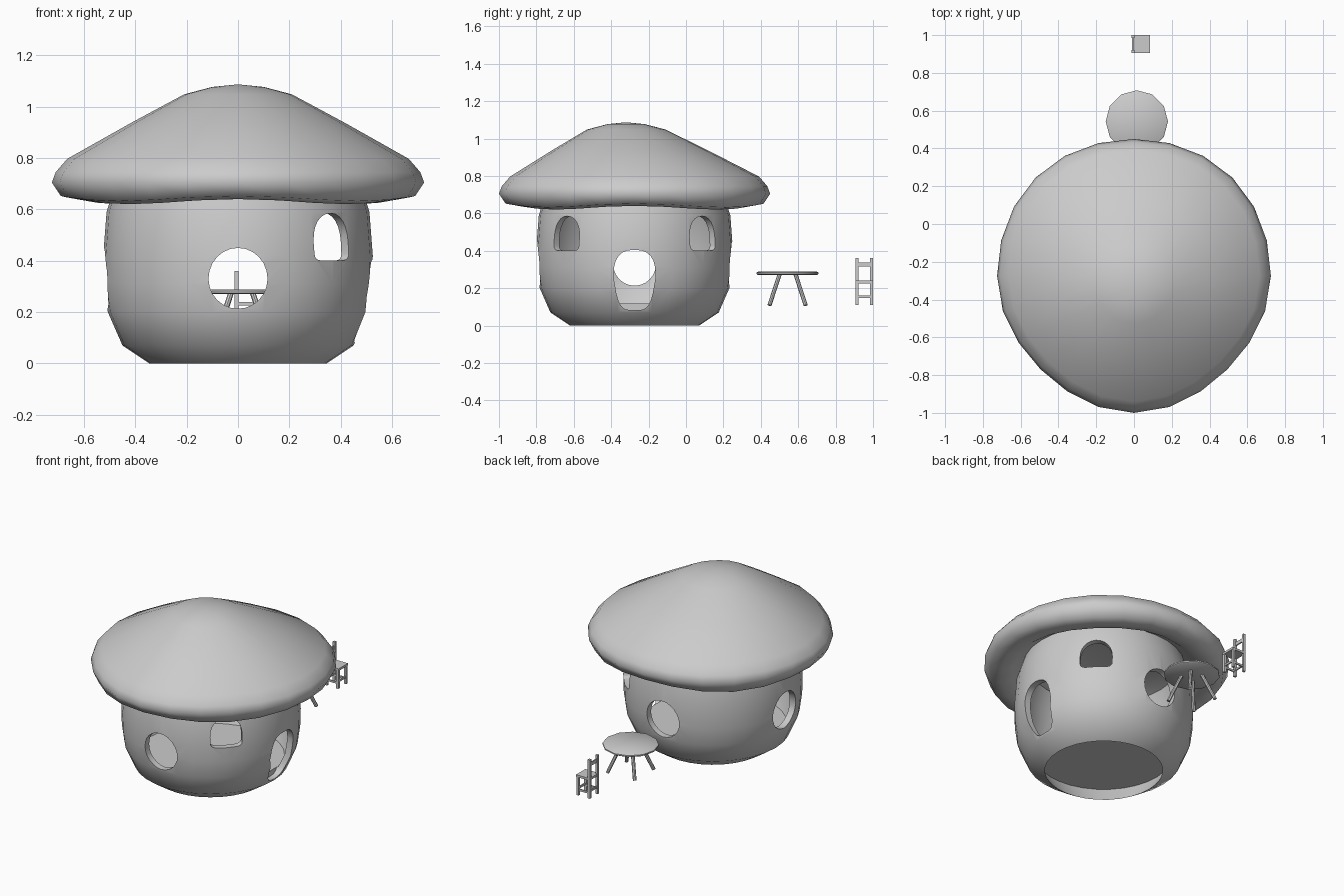
import bpy, bmesh
from math import pi, sin, cos, atan2, radians, copysign
from mathutils import Vector, Matrix

if "Cube" in bpy.data.objects:
    bpy.data.objects.remove(bpy.data.objects["Cube"])

HOUSE_Y = -0.275


def finish(name, bm, angle=40):
    bmesh.ops.recalc_face_normals(bm, faces=bm.faces)
    me = bpy.data.meshes.new(name)
    bm.to_mesh(me)
    bm.free()
    ob = bpy.data.objects.new(name, me)
    bpy.context.collection.objects.link(ob)
    if angle:
        smooth(ob, angle)
    return ob


def smooth(ob, angle):
    bpy.ops.object.select_all(action='DESELECT')
    ob.select_set(True)
    bpy.context.view_layer.objects.active = ob
    bpy.ops.object.shade_smooth_by_angle(angle=radians(angle))


def lathe(bm, profile, seg, centre):
    """Spin (radius, z) points around a vertical axis."""
    vs = [bm.verts.new((centre[0] + r, centre[1], z)) for r, z in profile]
    es = [bm.edges.new(p) for p in zip(vs, vs[1:])]
    bmesh.ops.spin(bm, geom=vs + es, cent=(*centre, 0), axis=(0, 0, 1),
                   angle=2 * pi, steps=seg, use_merge=True)
    bmesh.ops.remove_doubles(bm, verts=bm.verts, dist=1e-4)


def box(bm, lo, hi):
    lo, hi = Vector(lo), Vector(hi)
    bmesh.ops.create_cube(bm, size=1, matrix=Matrix.Translation((lo + hi) / 2)
                          @ Matrix.Diagonal((*(hi - lo), 1)))


def opening(bm, heading, half_w, z_mid, down, up, n_down, n_up, taper=0):
    """Radial cutter with a rounded outline, pointing along heading (degrees)."""
    rings = [[], []]
    d = Vector((cos(radians(heading)), sin(radians(heading)), 0))
    side = Vector((-d.y, d.x, 0))
    for i in range(24):
        c, s = cos(2 * pi * i / 24), sin(2 * pi * i / 24)
        n, h = (n_up, up) if s >= 0 else (n_down, down)
        u = half_w * copysign(abs(c) ** (2 / n), c)
        v = copysign(abs(s) ** (2 / n), s)
        if v < 0:
            u *= 1 + taper * v
        for ring, r in zip(rings, (0.415, 0.7)):
            p = Vector((0, HOUSE_Y, z_mid + h * v)) + d * r + side * u
            ring.append(bm.verts.new(p))
    for i in range(24):
        j = (i + 1) % 24
        bm.faces.new((rings[0][i], rings[0][j], rings[1][j], rings[1][i]))
    bm.faces.new(rings[0])
    bm.faces.new(rings[1])


# Hollow round wall with a floor raised above the open base
bm = bmesh.new()
lathe(bm, [(0, 0.105), (0.405, 0.105), (0.345, 0), (0.45, 0.07), (0.507, 0.2),
           (0.522, 0.31), (0.525, 0.42), (0.512, 0.59), (0.47, 0.72), (0.43, 0.72),
           (0.472, 0.59), (0.485, 0.42), (0.482, 0.31), (0.467, 0.2),
           (0.43, 0.117), (0, 0.117)], 32, (0, HOUSE_Y))
wall = finish("house_wall", bm, 0)

# Three round windows, two arched windows and a doorway
bm = bmesh.new()
for heading in (-90, 90, 180):
    opening(bm, heading, 0.115, 0.33, 0.117, 0.12, 2, 2)
for heading in (-45, 45):
    opening(bm, heading, 0.095, 0.47, 0.07, 0.115, 6, 2.2)
opening(bm, 0, 0.113, 0.26, 0.178, 0.145, 4, 2.6, 0.25)
cutter = finish("opening_cutter", bm, 0)
cutter.hide_render = True
mod = wall.modifiers.new("openings", 'BOOLEAN')
mod.operation = 'DIFFERENCE'
mod.solver = 'EXACT'
mod.object = cutter
bpy.ops.object.select_all(action='DESELECT')
wall.select_set(True)
bpy.context.view_layer.objects.active = wall
bpy.ops.object.modifier_apply(modifier=mod.name)
bpy.data.objects.remove(cutter)
smooth(wall, 50)

# Wide mushroom roof, slightly lopsided
bm = bmesh.new()
lathe(bm, [(0, 1.087), (0.1, 1.077), (0.21, 1.048), (0.42, 0.935), (0.665, 0.797),
           (0.71, 0.745), (0.725, 0.705), (0.69, 0.652), (0.62, 0.64),
           (0.55, 0.66), (0.48, 0.705), (0, 0.72)], 24, (0, HOUSE_Y))
for v in bm.verts:
    x, y, z = v.co.x, v.co.y - HOUSE_Y, v.co.z
    diag = sin(2 * atan2(y, x)) ** 2
    k = 1 + diag * (0.016 if y > 0 else -0.035)
    lean = -0.045 * min(max((z - 0.8) / 0.25, 0), 1)
    dip = 0.02 * diag if 0.635 < z < 0.67 else 0
    v.co = (x * k, y * k + HOUSE_Y + lean, z - dip)
finish("roof_cap", bm, 60)

# Round table top
TX, TY = 0.015, 0.543
bm = bmesh.new()
lathe(bm, [(0, 0.27), (0.158, 0.27), (0.165, 0.275), (0.165, 0.283),
           (0.158, 0.288), (0, 0.288)], 12, (TX, TY))
finish("table_top", bm)

# Four splayed table legs
for i, (sx, sy) in enumerate([(1, 1), (1, -1), (-1, 1), (-1, -1)]):
    a = Vector((TX + sx * 0.042, TY + sy * 0.042, 0.275))
    b = Vector((TX + sx * 0.097, TY + sy * 0.097, 0.108))
    bm = bmesh.new()
    bmesh.ops.create_cone(
        bm, cap_ends=True, segments=8, radius1=0.011, radius2=0.011,
        depth=(b - a).length, matrix=Matrix.Translation((a + b) / 2)
        @ (b - a).to_track_quat('Z', 'Y').to_matrix().to_4x4())
    finish(f"table_leg_{i + 1}", bm)

# Chair facing +x: posts, legs, seat, back slat, stretchers
X0, X1, Y0, Y1, T = -0.014, 0.083, 0.905, 1.0, 0.016
bm = bmesh.new()
for y in (Y0, Y1 - T):
    box(bm, (X0, y, 0.11), (X0 + T, y + T, 0.36))
    box(bm, (X1 - T, y, 0.11), (X1, y + T, 0.228))
finish("chair_legs", bm, 0)
bm = bmesh.new()
box(bm, (X0 + 0.003, Y0, 0.226), (X1 + 0.002, Y1, 0.240))
finish("chair_seat", bm, 0)
bm = bmesh.new()
box(bm, (X0 + 0.004, Y0 + T, 0.315), (X0 + 0.012, Y1 - T, 0.337))
finish("chair_back_slat", bm, 0)
bm = bmesh.new()
for x in (X0, X1 - T):
    box(bm, (x + 0.004, Y0 + T, 0.148), (x + 0.012, Y1 - T, 0.160))
for y in (Y0, Y1 - T):
    box(bm, (X0 + T, y + 0.004, 0.138), (X1 - T, y + 0.012, 0.150))
finish("chair_stretchers", bm, 0)
